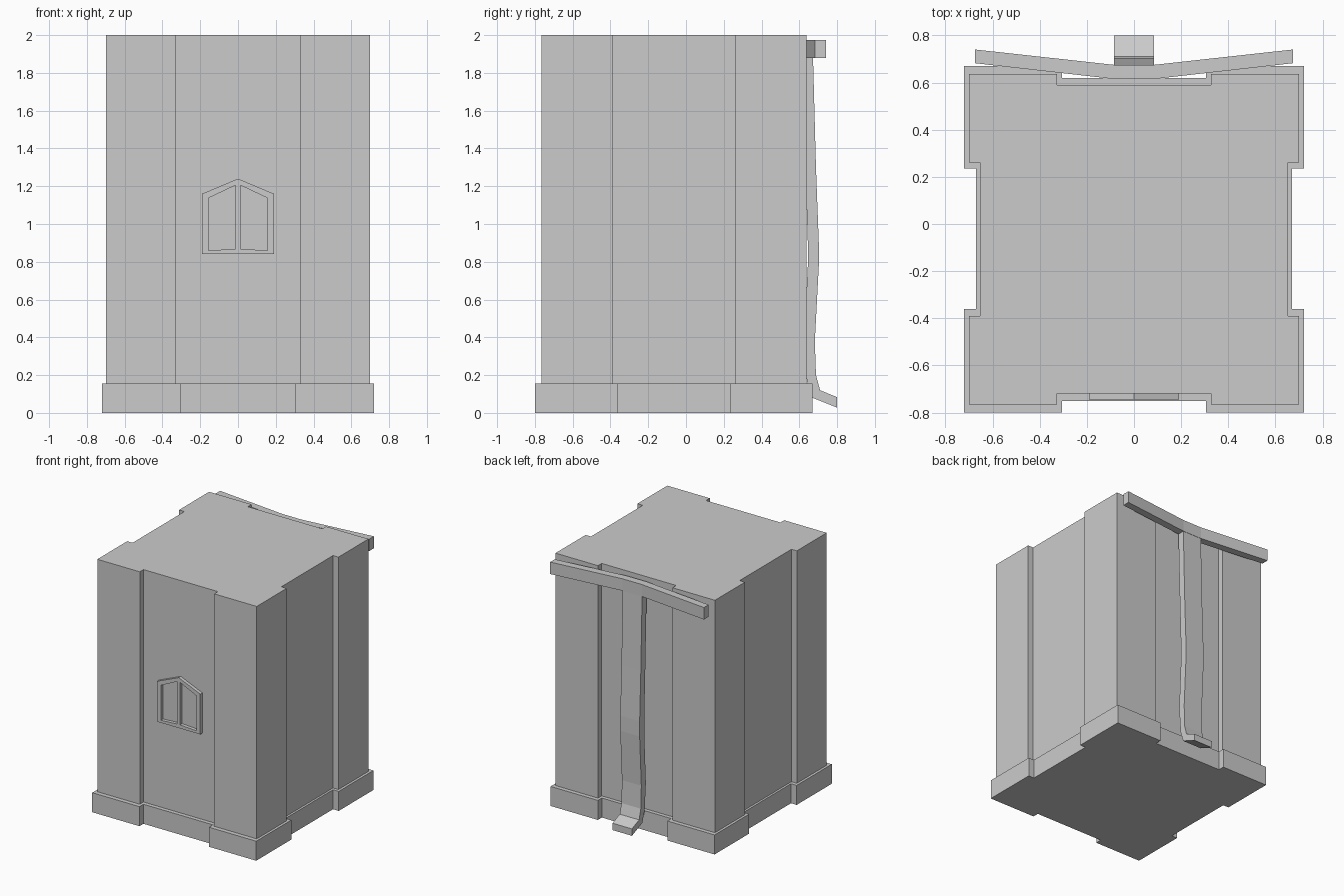
import bpy, bmesh
from mathutils import Vector

cube = bpy.data.objects.get("Cube")
if cube:
    bpy.data.objects.remove(cube, do_unlink=True)

grey = bpy.data.materials.new("plain grey")
grey.use_nodes = True
GREY = (0.6, 0.6, 0.6, 1)
grey.diffuse_color = GREY
grey.node_tree.nodes["Principled BSDF"].inputs["Base Color"].default_value = GREY


def prism(name, outline, direction):
    """Extrude a closed outline of 3D points along a direction."""
    bm = bmesh.new()
    face = bm.faces.new([bm.verts.new(p) for p in outline])
    moved = bmesh.ops.extrude_face_region(bm, geom=[face], use_keep_orig=True)["geom"]
    bmesh.ops.translate(bm, vec=Vector(direction),
                        verts=[g for g in moved if isinstance(g, bmesh.types.BMVert)])
    bmesh.ops.recalc_face_normals(bm, faces=bm.faces)
    mesh = bpy.data.meshes.new(name)
    bm.to_mesh(mesh)
    bm.free()
    mesh.materials.append(grey)
    obj = bpy.data.objects.new(name, mesh)
    bpy.context.collection.objects.link(obj)
    return obj


def mirrored(half):
    """Complete a half outline across x = 0."""
    return half + [(-x, y) for x, y in reversed(half)]


def notched_block(name, x, front, back, notch, depth, side, z0, z1):
    """Block with a shallow recess down the middle of each wall."""
    half = [(notch, front + depth), (notch, front), (x, front),
            (x, side[0]), (x - depth, side[0]), (x - depth, side[1]), (x, side[1]),
            (x, back), (notch, back), (notch, back - depth)]
    return prism(name, [(px, py, z0) for px, py in mirrored(half)], (0, 0, z1 - z0))


# Body and plinth
notched_block("plinth", 0.72, -0.80, 0.67, 0.305, 0.05, (-0.36, 0.235), 0, 0.155)
notched_block("body", 0.70, -0.765, 0.637, 0.327, 0.047, (-0.39, 0.26), 0.155, 2.0)

# Bent crossbar at the top of the back
bar = mirrored([(0.085, 0.615), (0.675, 0.682), (0.675, 0.74), (0.085, 0.675)])
bar = [(0.085, 0.615), (0.675, 0.682), (0.675, 0.74), (0.085, 0.675)]
bar = bar + [(-x, y) for x, y in reversed(bar)]
prism("back_crossbar", [(x, y, 1.88) for x, y in bar], (0, 0, 0.095))

# Curved strip running down the back and kicking out at the foot
outer = [(0.672, 1.9), (0.688, 1.3), (0.703, 0.9), (0.703, 0.78), (0.682, 0.38),
         (0.688, 0.2), (0.71, 0.12), (0.80, 0.083)]
inner = [(0.80, 0.028), (0.67, 0.08), (0.64, 0.17), (0.625, 0.38),
         (0.645, 0.78), (0.645, 0.9), (0.632, 1.3), (0.615, 1.9)]
prism("back_strip", [(-0.085, y, z) for y, z in outer + inner], (0.17, 0, 0))

# Pointed window frame with two openings
pane = [(0.013, 0.868), (0.155, 0.86), (0.155, 1.138), (0.013, 1.205)]
frame = [(-0.19, 0.84), (0.19, 0.84), (0.19, 1.16), (0, 1.24), (-0.19, 1.16)]
window = prism("window_frame", [(x, -0.745, z) for x, z in frame], (0, 0.03, 0))
for side in (1, -1):
    cutter = prism("pane_cutter", [(side * x, -0.8, z) for x, z in pane], (0, 0.2, 0))
    cutter.hide_render = True
    cutter.hide_viewport = True
    cut = window.modifiers.new("pane", 'BOOLEAN')
    cut.operation = 'DIFFERENCE'
    cut.solver = 'EXACT'
    cut.object = cutter
